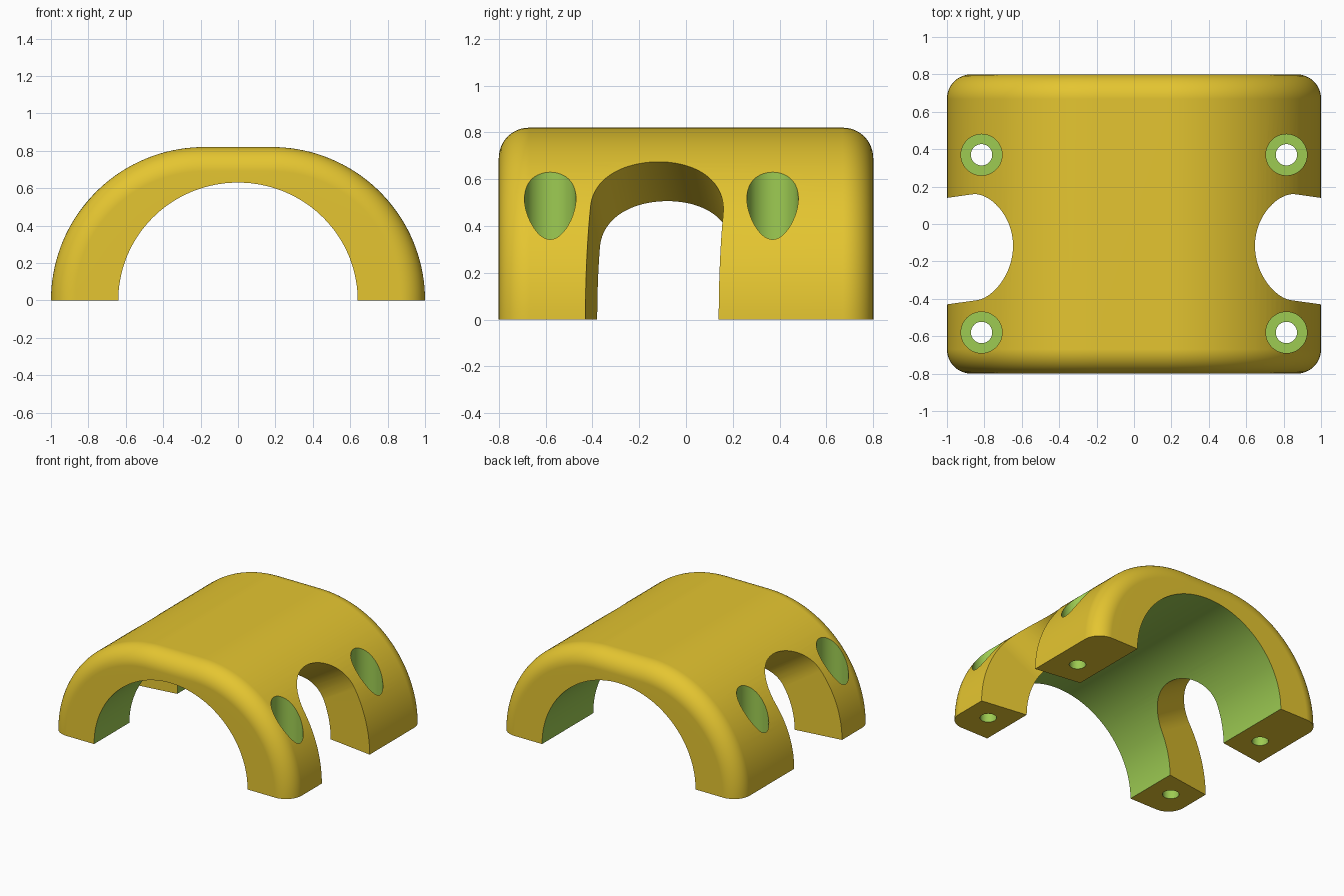
import bpy
import bmesh
from math import sin, cos, pi, radians, hypot
from mathutils import Vector

if "Cube" in bpy.data.objects:
    bpy.data.objects.remove(bpy.data.objects["Cube"], do_unlink=True)

ARC, SHIFT, FILLET, HALF = 0.82, 0.18, 0.13, 0.8   # outer shell
IN_X, IN_Z = 0.64, 0.63                            # inner arch
BORE_X, BORE_YS, BORE_R, HOLE_R, FLOOR = 0.815, (0.37, -0.58), 0.11, 0.057, 0.2


def material(name, rgb):
    mat = bpy.data.materials.new(name)
    mat.use_nodes = True
    mat.diffuse_color = (*rgb, 1)
    mat.node_tree.nodes["Principled BSDF"].inputs["Base Color"].default_value = (*rgb, 1)
    return mat


def make_object(name, bm):
    bmesh.ops.recalc_face_normals(bm, faces=bm.faces[:])
    mesh = bpy.data.meshes.new(name)
    bm.to_mesh(mesh)
    bm.free()
    obj = bpy.data.objects.new(name, mesh)
    bpy.context.collection.objects.link(obj)
    return obj


def select_only(obj):
    bpy.ops.object.select_all(action='DESELECT')
    obj.select_set(True)
    bpy.context.view_layer.objects.active = obj


def cut(target, cutter):
    cutter.hide_render = True
    select_only(target)
    mod = target.modifiers.new("cut", 'BOOLEAN')
    mod.operation = 'DIFFERENCE'
    mod.solver = 'EXACT'
    mod.object = cutter
    bpy.ops.object.modifier_apply(modifier=mod.name)
    bpy.data.objects.remove(cutter, do_unlink=True)


def prism(name, base, offset):
    """Solid made by sweeping a closed outline along an offset."""
    bm = bmesh.new()
    a = [bm.verts.new(p) for p in base]
    b = [bm.verts.new(p + offset) for p in base]
    bm.faces.new(a)
    bm.faces.new(b[::-1])
    for i in range(len(a)):
        j = (i + 1) % len(a)
        bm.faces.new((a[i], b[i], b[j], a[j]))
    return make_object(name, bm)


# Arched shell: rings along y, rounded over at both ends
def ring(bm, y, r):
    n = 36
    outer = [(SHIFT + r * cos(pi / 2 * i / n), r * sin(pi / 2 * i / n)) for i in range(n + 1)]
    outer += [(-x, z) for x, z in reversed(outer)]
    m = len(outer) - 1
    inner = [(IN_X * cos(pi * i / m), IN_Z * sin(pi * i / m)) for i in range(m + 1)]
    inner = [(x, max(z, 0)) for x, z in inner]
    return [[bm.verts.new((x, y, z)) for x, z in line] for line in (outer, inner)]


bm = bmesh.new()
steps = 12
end = [(HALF - FILLET + FILLET * sin(pi / 2 * k / steps),
        ARC - FILLET + FILLET * cos(pi / 2 * k / steps)) for k in range(steps + 1)]
rings = [ring(bm, -y, r) for y, r in reversed(end)] + [ring(bm, y, r) for y, r in end]
for (o1, i1), (o2, i2) in zip(rings, rings[1:]):
    loop1, loop2 = o1 + i1[::-1], o2 + i2[::-1]
    for k in range(len(loop1)):
        j = (k + 1) % len(loop1)
        bm.faces.new((loop1[k], loop1[j], loop2[j], loop2[k]))
for outer, inner in (rings[0], rings[-1]):
    for k in range(len(outer) - 1):
        bm.faces.new((outer[k], outer[k + 1], inner[k + 1], inner[k]))
shell = make_object("arched_clamp_shell", bm)

# Slanted round-topped side slots
yaw, tilt, slot_r = radians(8), radians(32), 0.282
axis = Vector((cos(tilt) * cos(yaw), -cos(tilt) * sin(yaw), sin(tilt)))
across = Vector((sin(yaw), cos(yaw), 0))
up = axis.cross(across)
center = Vector((0.793, -0.116, 0.433)) - axis * 0.6
outline = [(slot_r * cos(pi * i / 48), slot_r * sin(pi * i / 48)) for i in range(49)]
outline += [(-slot_r, -1.5), (slot_r, -1.5)]
for side in (1, -1):
    flip = lambda v: Vector((v.x * side, v.y, v.z))
    base = [flip(center + across * h + up * v) for h, v in outline]
    cut(shell, prism("slot_cutter", base, flip(axis * 1.8)))

# Counterbored screw holes
for x in (BORE_X, -BORE_X):
    for y in BORE_YS:
        for r, z in ((BORE_R, FLOOR), (HOLE_R, -0.2)):
            circle = [Vector((x + r * cos(2 * pi * i / 48), y + r * sin(2 * pi * i / 48), z))
                      for i in range(48)]
            cut(shell, prism("screw_cutter", circle, Vector((0, 0, 1.2))))

# Colours: green for the bores and the inner arch, yellow elsewhere
mesh = shell.data
mesh.materials.clear()
mesh.materials.append(material("golden_yellow", (0.78, 0.56, 0.03)))
mesh.materials.append(material("leaf_green", (0.337, 0.597, 0.085)))
for poly in mesh.polygons:
    pts = [mesh.vertices[i].co for i in poly.vertices]
    in_bore = any(all(hypot(abs(p.x) - BORE_X, p.y - y) < BORE_R + 0.003 for p in pts)
                  for y in BORE_YS)
    on_arch = all(abs((p.x / IN_X) ** 2 + (p.z / IN_Z) ** 2 - 1) < 0.02 for p in pts)
    poly.material_index = 1 if in_bore or on_arch else 0

# Smooth curves, crisp edges
select_only(shell)
bpy.ops.object.shade_smooth_by_angle(angle=radians(30))
weighted = shell.modifiers.new("weighted_normals", 'WEIGHTED_NORMAL')
weighted.keep_sharp = True
